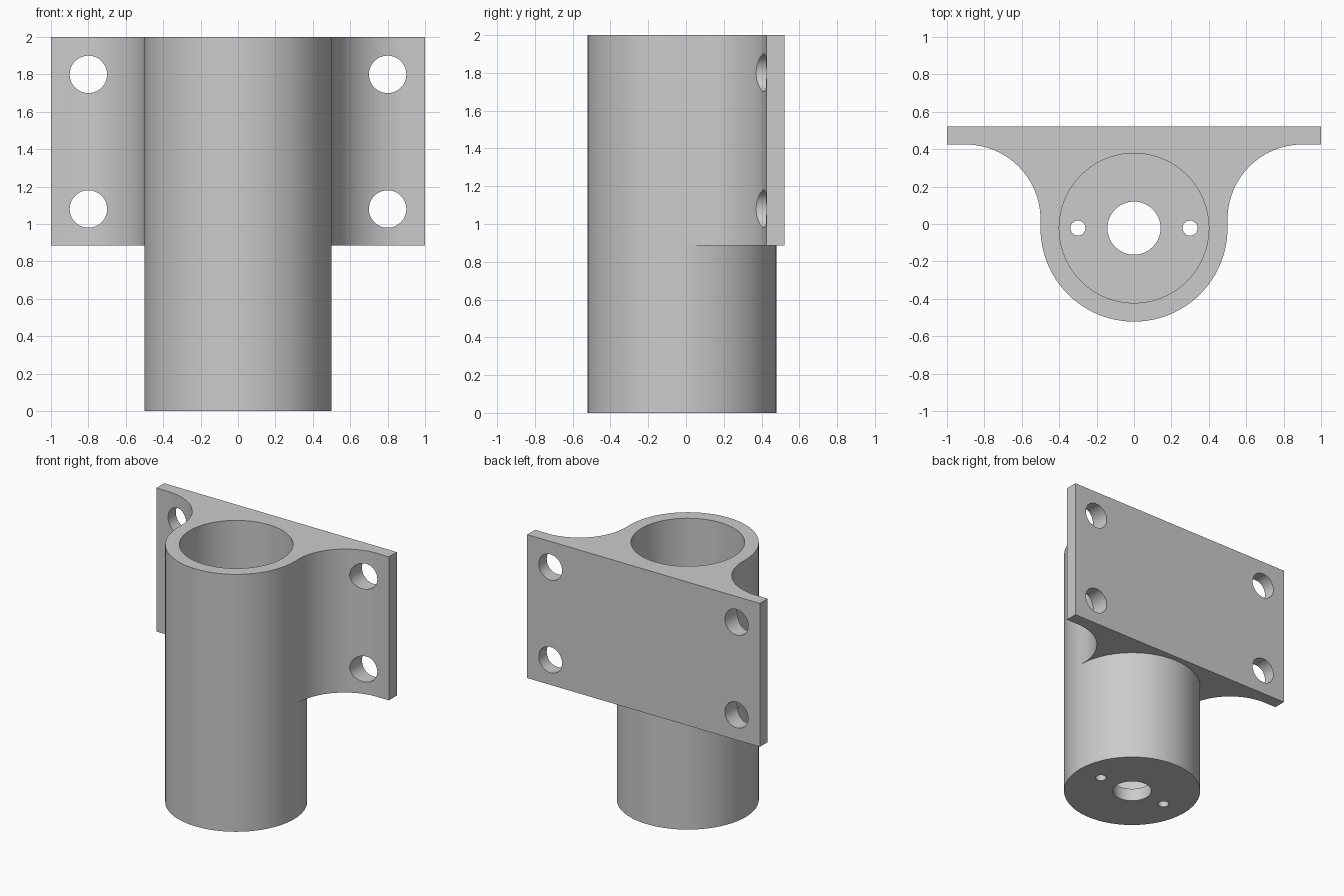
import bpy, bmesh, math
from mathutils import Vector

cube = bpy.data.objects.get("Cube")
if cube:
    bpy.data.objects.remove(cube, do_unlink=True)

HEIGHT, STEP = 2.0, 0.885           # full height, underside of the bracket
CY, R, BORE, FLOOR = -0.022, 0.5, 0.4, 0.1
BACK, FRONT, FILLET = 0.522, 0.425, 0.4

grey = bpy.data.materials.new("plain grey")
grey.use_nodes = True
colour = (0.6, 0.6, 0.6, 1)
grey.diffuse_color = colour
grey.node_tree.nodes["Principled BSDF"].inputs["Base Color"].default_value = colour


def arc(cx, cy, r, start, end, steps):
    """Points along an arc, both ends included, angles in degrees."""
    angles = [math.radians(start + (end - start) * i / steps) for i in range(steps + 1)]
    return [(cx + r * math.cos(a), cy + r * math.sin(a)) for a in angles]


# Outlines: front half of the tube, back half, and the filleted flange
front_half = arc(0, CY, R, 180, 360, 48)
back_half = arc(0, CY, R, 0, 180, 48)[1:-1]
right_side = arc(R + FILLET, FRONT - FILLET, FILLET, 180, 90, 24) + [(1, FRONT), (1, BACK)]
flange = right_side + [(-x, y) for x, y in reversed(right_side)]

bm = bmesh.new()


def ring(points, z):
    return [bm.verts.new((x, y, z)) for x, y in points]


def walls(lower, upper):
    for i in range(len(lower)):
        j = (i + 1) % len(lower)
        bm.faces.new((lower[i], lower[j], upper[j], upper[i]))


# Tube below the bracket, then tube and flange as one section above it
base = ring(front_half + back_half, 0)
step_front, step_back = ring(front_half, STEP), ring(back_half, STEP)
step_flange = ring(flange, STEP)
top = ring(front_half + flange, HEIGHT)
walls(base, step_front + step_back)
walls(step_front + step_flange, top)
bm.faces.new(list(reversed(base)))
bm.faces.new(top)
bm.faces.new([step_front[-1]] + step_back + [step_front[0]] + list(reversed(step_flange)))
bmesh.ops.recalc_face_normals(bm, faces=bm.faces)
mesh = bpy.data.meshes.new("tube_bracket")
bm.to_mesh(mesh)
bm.free()
body = bpy.data.objects.new("tube_bracket", mesh)
bpy.context.collection.objects.link(body)
mesh.materials.append(grey)


def drill(name, start, end, radius, sides):
    """Cut a round hole from start to end through the body."""
    start, end = Vector(start), Vector(end)
    axis = end - start
    bpy.ops.mesh.primitive_cylinder_add(
        vertices=sides, radius=radius, depth=axis.length, location=(start + end) / 2,
        rotation=axis.to_track_quat('Z', 'Y').to_euler())
    cutter = bpy.context.object
    cutter.name = name
    cutter.hide_render = True
    cutter.data.materials.append(grey)
    cut = body.modifiers.new(name, 'BOOLEAN')
    cut.operation = 'DIFFERENCE'
    cut.solver = 'EXACT'
    cut.object = cutter
    bpy.context.view_layer.objects.active = body
    bpy.ops.object.modifier_apply(modifier=name)
    bpy.data.objects.remove(cutter, do_unlink=True)


# Main bore, and the holes in its floor
drill("bore", (0, CY, FLOOR), (0, CY, HEIGHT + 0.2), BORE, 96)
drill("centre_hole", (0, CY, -0.2), (0, CY, 0.3), 0.142, 48)
for side in (-1, 1):
    drill("floor_hole", (side * 0.3, CY, -0.2), (side * 0.3, CY, 0.3), 0.04, 32)
    # Bolt holes through the flange
    for z in (1.08, 1.8):
        drill("bolt_hole", (side * 0.8, -0.2, z), (side * 0.8, 0.8, z), 0.1, 48)

bpy.ops.object.select_all(action='DESELECT')
body.select_set(True)
bpy.context.view_layer.objects.active = body
bpy.ops.object.shade_smooth_by_angle(angle=math.radians(30))
